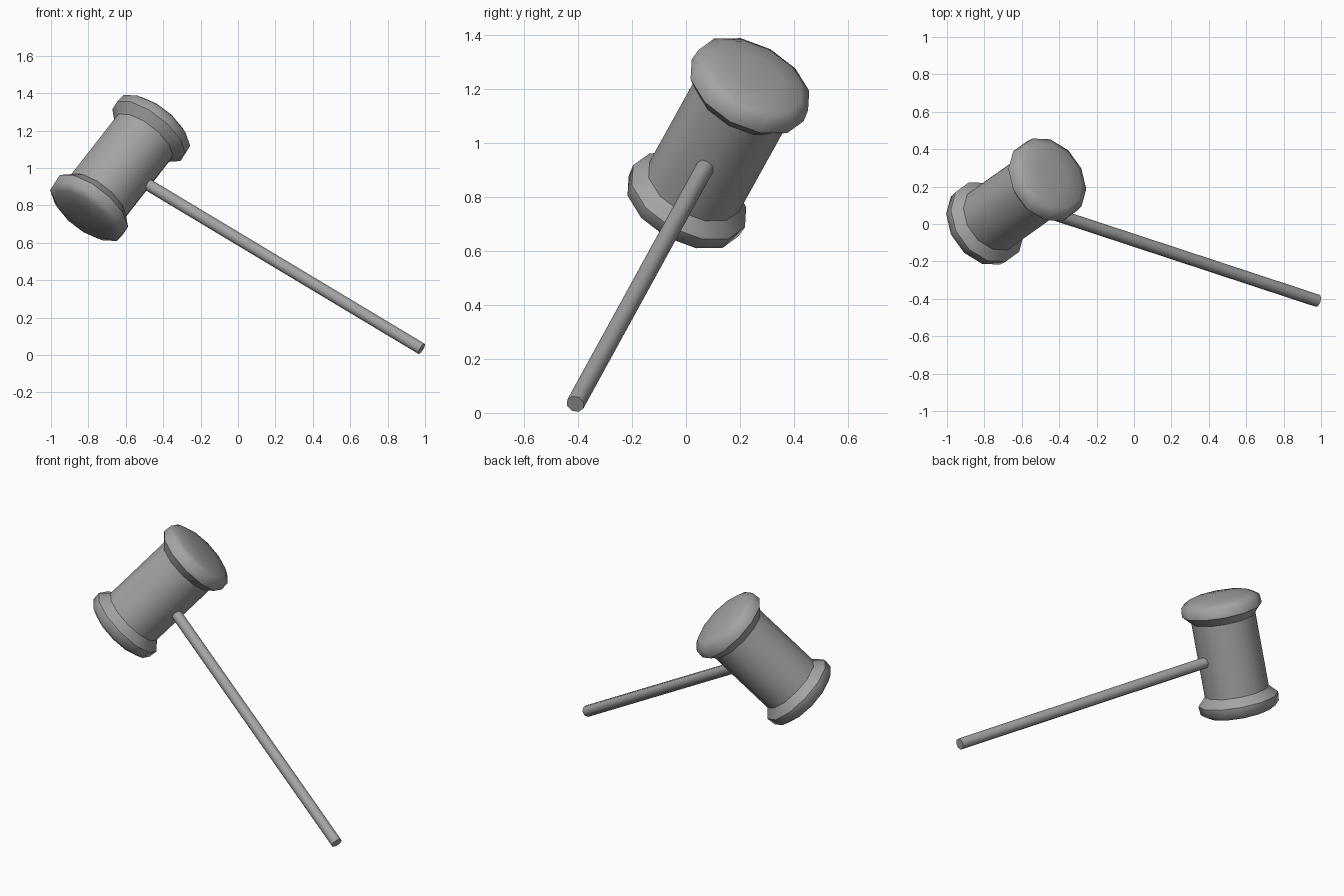
import bpy, bmesh, math
from mathutils import Matrix, Vector

cube = bpy.data.objects.get("Cube")
if cube:
    bpy.data.objects.remove(cube, do_unlink=True)

grey = bpy.data.materials.new("plain grey")
grey.use_nodes = True
colour = (0.37, 0.37, 0.37, 1)
grey.diffuse_color = colour
grey.node_tree.nodes["Principled BSDF"].inputs["Base Color"].default_value = colour

# Tilted frame: local x runs down the handle, local z along the head
centre = Vector((-0.63, 0.12, 1.0))
axis = Vector((0.565, 0.40, 0.722)).normalized()
grip = Vector((0.825, -0.272, -0.496))
grip = (grip - axis * grip.dot(axis)).normalized()
side = axis.cross(grip)
frame = Matrix((grip, side, axis)).transposed().to_4x4()
frame.translation = centre


def lathe(name, profile, sides, sharp_rings=(), local=Matrix()):
    """Spin (radius, height) points about local z; radius 0 makes a pole."""
    bm = bmesh.new()
    rings = []
    for r, h in profile:
        if r == 0:
            rings.append([bm.verts.new((0, 0, h))] * sides)
        else:
            rings.append([bm.verts.new((r * math.cos(2 * math.pi * i / sides),
                                        r * math.sin(2 * math.pi * i / sides), h))
                          for i in range(sides)])
    for low, high in zip(rings, rings[1:]):
        for i in range(sides):
            j = (i + 1) % sides
            corners = dict.fromkeys((low[i], low[j], high[j], high[i]))
            bm.faces.new(list(corners)).smooth = True
    # Crisp creases around chosen rings
    for k in sharp_rings:
        for i in range(sides):
            edge = bm.edges.get((rings[k][i], rings[k][(i + 1) % sides]))
            edge.smooth = False
    bm.transform(local)
    bmesh.ops.recalc_face_normals(bm, faces=bm.faces)
    mesh = bpy.data.meshes.new(name)
    bm.to_mesh(mesh)
    bm.free()
    mesh.materials.append(grey)
    obj = bpy.data.objects.new(name, mesh)
    bpy.context.collection.objects.link(obj)
    obj.matrix_world = frame
    return obj


# Head: straight barrel with a flared, gently domed cap at each end
lathe("head_barrel", [(0.19, -0.222), (0.19, 0.222)], 12)
cap = [(0.19, 0.222), (0.237, 0.272), (0.232, 0.324), (0.19, 0.348), (0.10, 0.359), (0, 0.362)]
lathe("upper_cap", cap, 12, sharp_rings=(1,))
lathe("lower_cap", cap, 12, sharp_rings=(1,), local=Matrix.Rotation(math.pi, 4, "X"))

# Handle: thin rod starting inside the barrel
lathe("handle", [(0, 0.15), (0.034, 0.15), (0.034, 1.953), (0, 1.953)], 8,
      sharp_rings=(1, 2), local=Matrix.Rotation(math.pi / 2, 4, "Y"))
